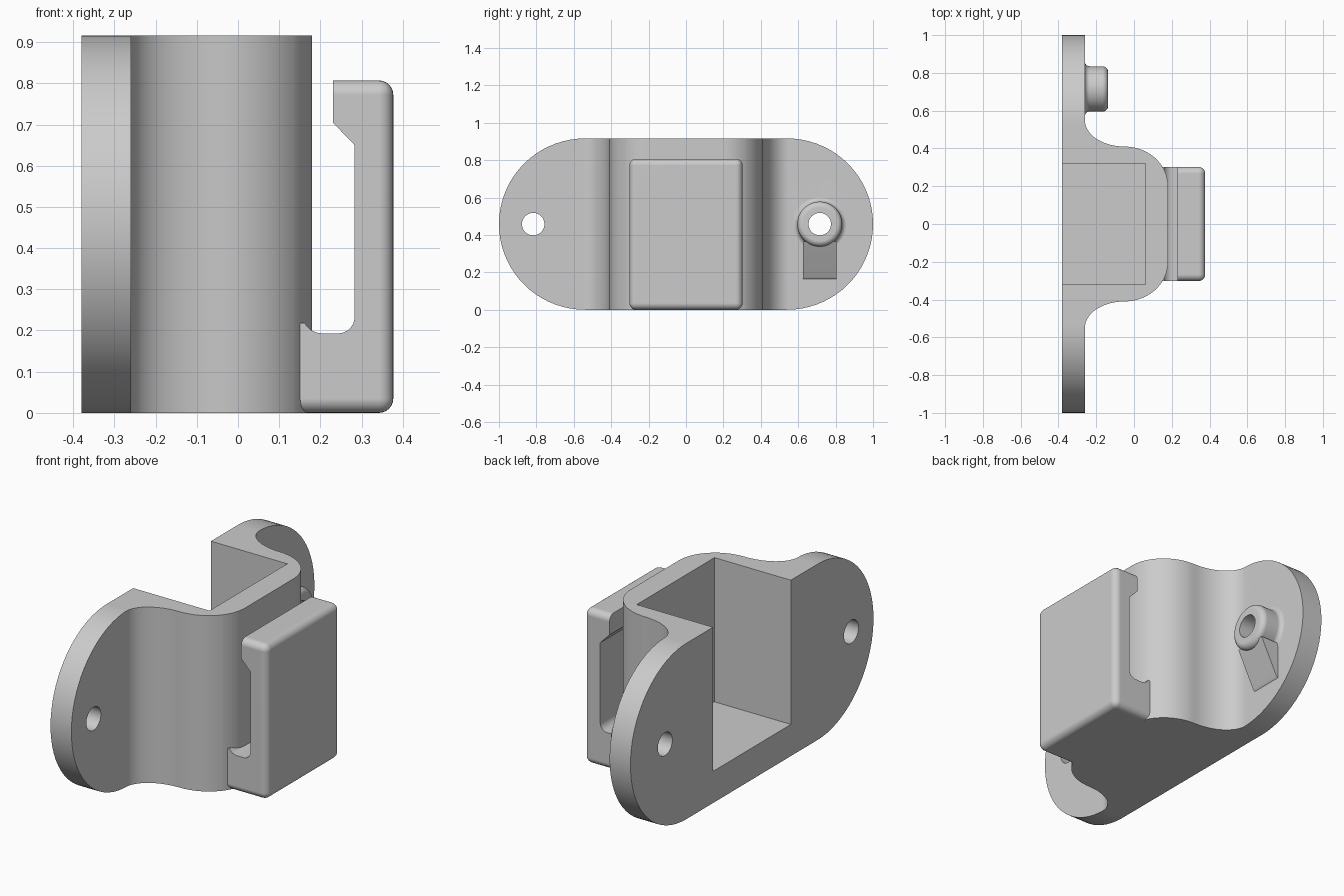
import bpy, bmesh, math
from mathutils import Vector

if "Cube" in bpy.data.objects:
    bpy.data.objects.remove(bpy.data.objects["Cube"], do_unlink=True)

grey = bpy.data.materials.new("plain grey")
grey.use_nodes = True
grey.diffuse_color = (0.6, 0.6, 0.6, 1)
grey.node_tree.nodes["Principled BSDF"].inputs["Base Color"].default_value = (0.6, 0.6, 0.6, 1)

H = 0.916
MID_Z = H / 2
BACK, PLATE = -0.38, -0.26           # back plane and front plane of the flanges
POCKET_Y, POCKET_X, FLOOR = 0.32, 0.06, 0.165
HOLE = 0.06


def arc(cx, cy, rx, ry, start, end, n=16):
    """Points along an elliptical arc, angles in degrees."""
    angles = [math.radians(start + (end - start) * i / n) for i in range(n + 1)]
    return [(cx + rx * math.cos(a), cy + ry * math.sin(a)) for a in angles]


def finish(bm, name):
    bmesh.ops.remove_doubles(bm, verts=bm.verts, dist=0.00001)
    bmesh.ops.recalc_face_normals(bm, faces=bm.faces)
    mesh = bpy.data.meshes.new(name)
    bm.to_mesh(mesh)
    bm.free()
    mesh.materials.append(grey)
    ob = bpy.data.objects.new(name, mesh)
    bpy.context.collection.objects.link(ob)
    bpy.ops.object.select_all(action="DESELECT")
    ob.select_set(True)
    bpy.context.view_layer.objects.active = ob
    bpy.ops.object.shade_smooth_by_angle(angle=math.radians(30))
    ob.modifiers.new("even shading", "WEIGHTED_NORMAL").keep_sharp = True


def prism_y(pts, lo, hi):
    """Extrude an (x, z) outline along y."""
    bm = bmesh.new()
    face = bm.faces.new([bm.verts.new((x, lo, z)) for x, z in pts])
    new = bmesh.ops.extrude_face_region(bm, geom=[face])["geom"]
    moved = [g for g in new if isinstance(g, bmesh.types.BMVert)]
    bmesh.ops.translate(bm, vec=Vector((0, hi - lo, 0)), verts=moved)
    return bm


def poly(bm, *pts):
    bm.faces.new([bm.verts.new(p) for p in pts])


def ring(r, x, y, n=48):
    """Circle facing x, at screw height."""
    return [(x, y + r * math.cos(2 * math.pi * i / n), MID_Z + r * math.sin(2 * math.pi * i / n)) for i in range(n)]


def lathe(bm, profile, y):
    """Revolve (radius, x) points about the screw axis."""
    rings = [ring(r, x, y) for r, x in profile]
    for a, b in zip(rings, rings[1:]):
        for i in range(len(a)):
            poly(bm, a[i - 1], a[i], b[i], b[i - 1])


def fill(bm, *loops):
    """Fill an outline with holes."""
    edges = []
    for loop in loops:
        verts = [bm.verts.new(p) for p in loop]
        edges += [bm.edges.new((verts[i - 1], verts[i])) for i in range(len(verts))]
    bmesh.ops.triangle_fill(bm, use_beauty=True, edges=edges, normal=(1, 0, 0))


def front(y):
    """Front surface x of the housing and flanges."""
    y = abs(y)
    if y >= 0.55:
        return PLATE
    if y > 0.41:
        return -0.05 - 0.21 * math.sqrt(max(0, 1 - ((0.55 - y) / 0.14) ** 2))
    if y > 0.2:
        return -0.05 + 0.23 * math.sqrt(max(0, 1 - ((y - 0.2) / 0.21) ** 2))
    return 0.18


def span(y):
    """Lowest and highest z of the rounded-end silhouette."""
    d = max(0, abs(y) - 0.54) / 0.46
    h = MID_Z * math.sqrt(max(0, 1 - d * d))
    return MID_Z - h, MID_Z + h


def end_outline(x, ys, s):
    top = [(x, s * y, span(y)[1]) for y in ys]
    return top + [(x, s * y, span(y)[0]) for y in reversed(ys[:-1])]


# Stations across the width: bulge, hollow, rounded end
bulge = [y for x, y in arc(0, 0.2, 1, 0.21, 0, 90, 20)]
hollow = [y for x, y in arc(0, 0.55, 1, 0.14, 270, 360, 16)][1:-1] + [0.55]
tip = [0.54 + 0.46 * math.sin(math.radians(a)) for a in range(5, 90, 5)] + [1]
wall_ys = [POCKET_Y] + [y for y in bulge if y > POCKET_Y] + hollow
middle = [y for y in bulge if y < POCKET_Y] + [POCKET_Y]
middle = [-y for y in reversed(middle)] + middle

bracket = bmesh.new()

# Side walls and flanges, with pocket cheeks and screw holes
for s in (1, -1):
    ys = wall_ys + tip
    for a, b in zip(ys, ys[1:]):
        for k in (0, 1):
            za, zb = span(a)[k], span(b)[k]
            poly(bracket, (BACK, s * a, za), (front(a), s * a, za), (front(b), s * b, zb), (BACK, s * b, zb))
        if b <= 0.55:
            (a0, a1), (b0, b1) = span(a), span(b)
            poly(bracket, (front(a), s * a, a0), (front(b), s * b, b0), (front(b), s * b, b1), (front(a), s * a, a1))
    y = s * POCKET_Y
    poly(bracket, (POCKET_X, y, FLOOR), (BACK, y, FLOOR), (BACK, y, H), (POCKET_X, y, H))
    # the left flange carries a raised boss with a filleted foot
    if s > 0:
        hole_y = 0.715
        profile = arc(0.145, -0.235, 0.025, 0.025, 270, 180, 6) + arc(0.09, -0.167, 0.03, 0.03, 0, 90, 6)
        profile += [(HOLE, -0.137), (HOLE, BACK)]
    else:
        hole_y = -0.817
        profile = [(HOLE, PLATE), (HOLE, BACK)]
    lathe(bracket, profile, hole_y)
    fill(bracket, end_outline(PLATE, [0.55] + tip, s), ring(profile[0][0], PLATE, hole_y))
    fill(bracket, end_outline(BACK, ys, s), ring(HOLE, BACK, hole_y))

# Front wall and floor of the pocket
for a, b in zip(middle, middle[1:]):
    fa, fb = front(a), front(b)
    poly(bracket, (fa, a, 0), (fb, b, 0), (fb, b, H), (fa, a, H))
    poly(bracket, (BACK, a, 0), (fa, a, 0), (fb, b, 0), (BACK, b, 0))
    poly(bracket, (POCKET_X, a, H), (fa, a, H), (fb, b, H), (POCKET_X, b, H))
    poly(bracket, (POCKET_X, a, FLOOR), (POCKET_X, b, FLOOR), (POCKET_X, b, H), (POCKET_X, a, H))
    poly(bracket, (BACK, a, FLOOR), (POCKET_X, a, FLOOR), (POCKET_X, b, FLOOR), (BACK, b, FLOOR))
    poly(bracket, (BACK, a, 0), (BACK, b, 0), (BACK, b, FLOOR), (BACK, a, FLOOR))
finish(bracket, "bracket")

# Sloping rib under the boss
rib = [(-0.27, 0.165), (-0.26, 0.165), (-0.25, 0.175), (-0.155, 0.365), (-0.27, 0.365)]
finish(prism_y(rib, 0.625, 0.805), "boss_rib")

# Hooked clip with rounded outer edges
clip_outline = [(0.15, 0), (0.377, 0), (0.377, 0.807), (0.23, 0.807), (0.23, 0.705), (0.283, 0.65)]
clip_outline += arc(0.243, 0.233, 0.04, 0.04, 0, -90, 8)
clip_outline += arc(0.205, 0.243, 0.05, 0.05, 270, 210, 6) + [(0.15, 0.218)]
clip = prism_y(clip_outline, -0.302, 0.302)
rounded = []
for e in clip.edges:
    a, b = (v.co for v in e.verts)
    along_x = abs(a.y - b.y) < 0.001 and abs(a.z - b.z) < 0.001
    if min(a.x, b.x) > 0.37 or along_x and (a.z < 0.01 or a.z > 0.8):
        rounded.append(e)
bmesh.ops.bevel(clip, geom=rounded, offset=0.035, segments=6, profile=0.5, affect="EDGES")
finish(clip, "clip")
